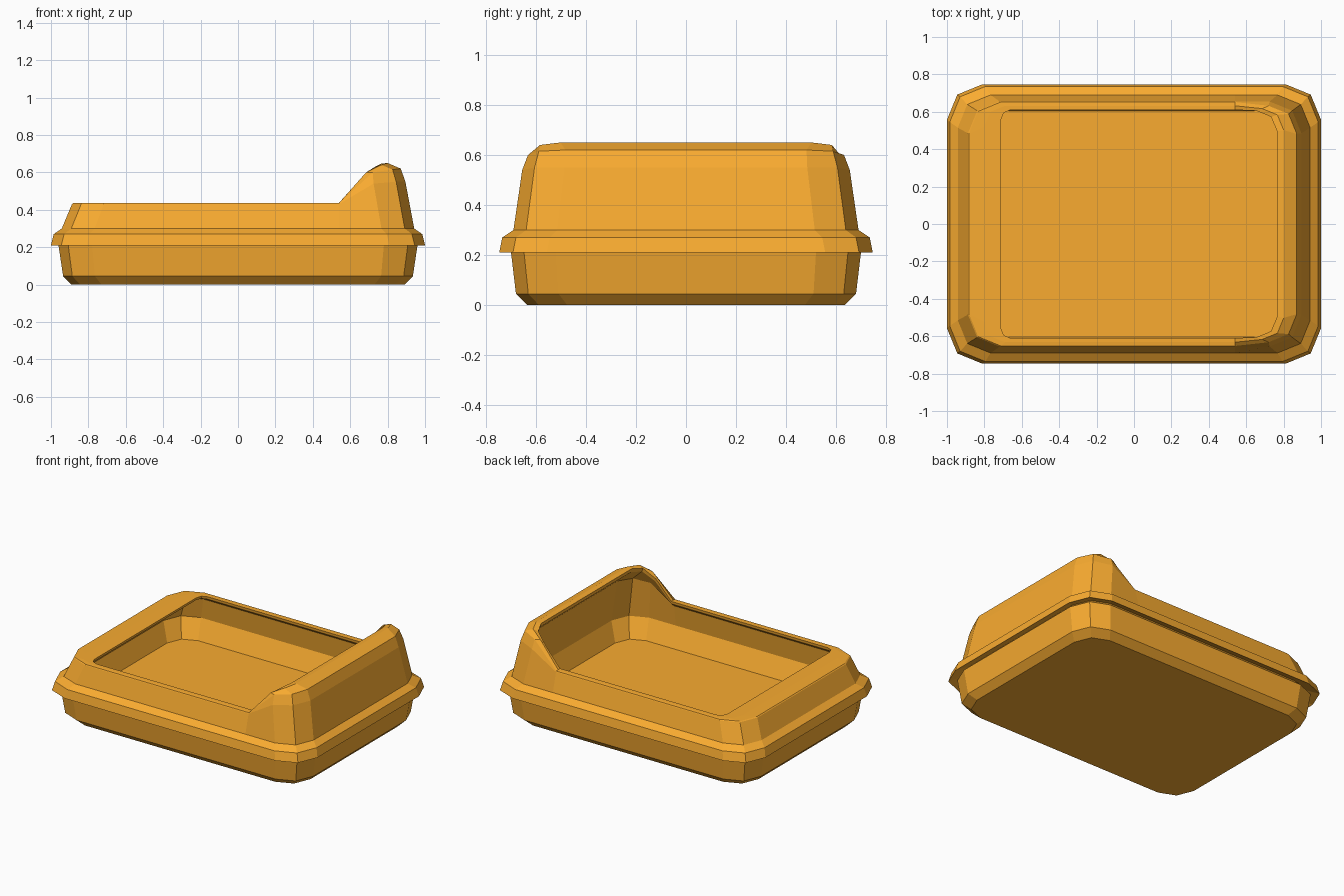
import bpy, bmesh

if "Cube" in bpy.data.objects:
    bpy.data.objects.remove(bpy.data.objects["Cube"])

mat = bpy.data.materials.new("orange_plastic")
mat.diffuse_color = (0.95, 0.41, 0.03, 1)
mat.use_nodes = True
mat.node_tree.nodes["Principled BSDF"].inputs["Base Color"].default_value = mat.diffuse_color
STATION = 0.54   # x where the raised end starts to climb


def ring(left, right, y_low, y_high, c_left, c_right, z_low, z_start, z_mid, z_high):
    """Rounded rectangle, two segments per corner; the +x end may be raised."""
    k = 0.29
    half = [(right, y_high - c_right, z_high),
            (right - k * c_right, y_high - k * c_right, z_mid),
            (right - c_right, y_high, z_start),
            (STATION, y_low, z_low),
            (left + c_left, y_low, z_low),
            (left + k * c_left, y_low - k * c_left, z_low),
            (left, y_low - c_left, z_low)]
    return half + [(x, -y, z) for x, y, z in reversed(half)]


def level(hx, hy, c, z):
    return ring(-hx, hx, hy, hy, c, c, z, z, z, z)


def loft(name, rings, closed):
    bm = bmesh.new()
    rows = [[bm.verts.new(p) for p in r] for r in rings]
    pairs = list(zip(rows, rows[1:]))
    if closed:
        pairs.append((rows[-1], rows[0]))
    else:
        bm.faces.new(rows[0])
        bm.faces.new(rows[-1])
    for a, b in pairs:
        for i in range(len(a)):
            j = (i + 1) % len(a)
            bm.faces.new((a[i], a[j], b[j], b[i]))
    bmesh.ops.recalc_face_normals(bm, faces=bm.faces)
    mesh = bpy.data.meshes.new(name)
    bm.to_mesh(mesh)
    bm.free()
    mesh.materials.append(mat)
    obj = bpy.data.objects.new(name, mesh)
    bpy.context.collection.objects.link(obj)
    return obj


# Lower tray: bottom, chamfer, outer wall, inner wall, floor
loft("tray", [
    level(0.89, 0.635, 0.16, 0.0),
    level(0.935, 0.68, 0.17, 0.045),
    level(0.96, 0.70, 0.18, 0.212),
    level(0.92, 0.665, 0.17, 0.25),
    level(0.87, 0.605, 0.14, 0.115),
], closed=False)

# Upper rim: flared lip, outer wall, rolled top, then the inside of the shell
loft("rim", [
    level(1.0, 0.747, 0.19, 0.21),
    level(0.985, 0.735, 0.19, 0.27),
    level(0.942, 0.69, 0.175, 0.30),
    ring(-0.888, 0.895, 0.655, 0.655, 0.17, 0.17, 0.430, 0.54, 0.55, 0.55),
    ring(-0.882, 0.87, 0.652, 0.632, 0.17, 0.15, 0.435, 0.60, 0.615, 0.62),
    ring(-0.80, 0.80, 0.632, 0.617, 0.11, 0.115, 0.437, 0.60, 0.64, 0.65),
    ring(-0.71, 0.765, 0.61, 0.605, 0.05, 0.11, 0.437, 0.565, 0.63, 0.647),
    ring(-0.715, 0.772, 0.613, 0.607, 0.05, 0.11, 0.418, 0.545, 0.605, 0.62),
    ring(-0.865, 0.865, 0.64, 0.632, 0.15, 0.15, 0.395, 0.51, 0.53, 0.54),
    level(0.915, 0.66, 0.17, 0.25),
], closed=True)
